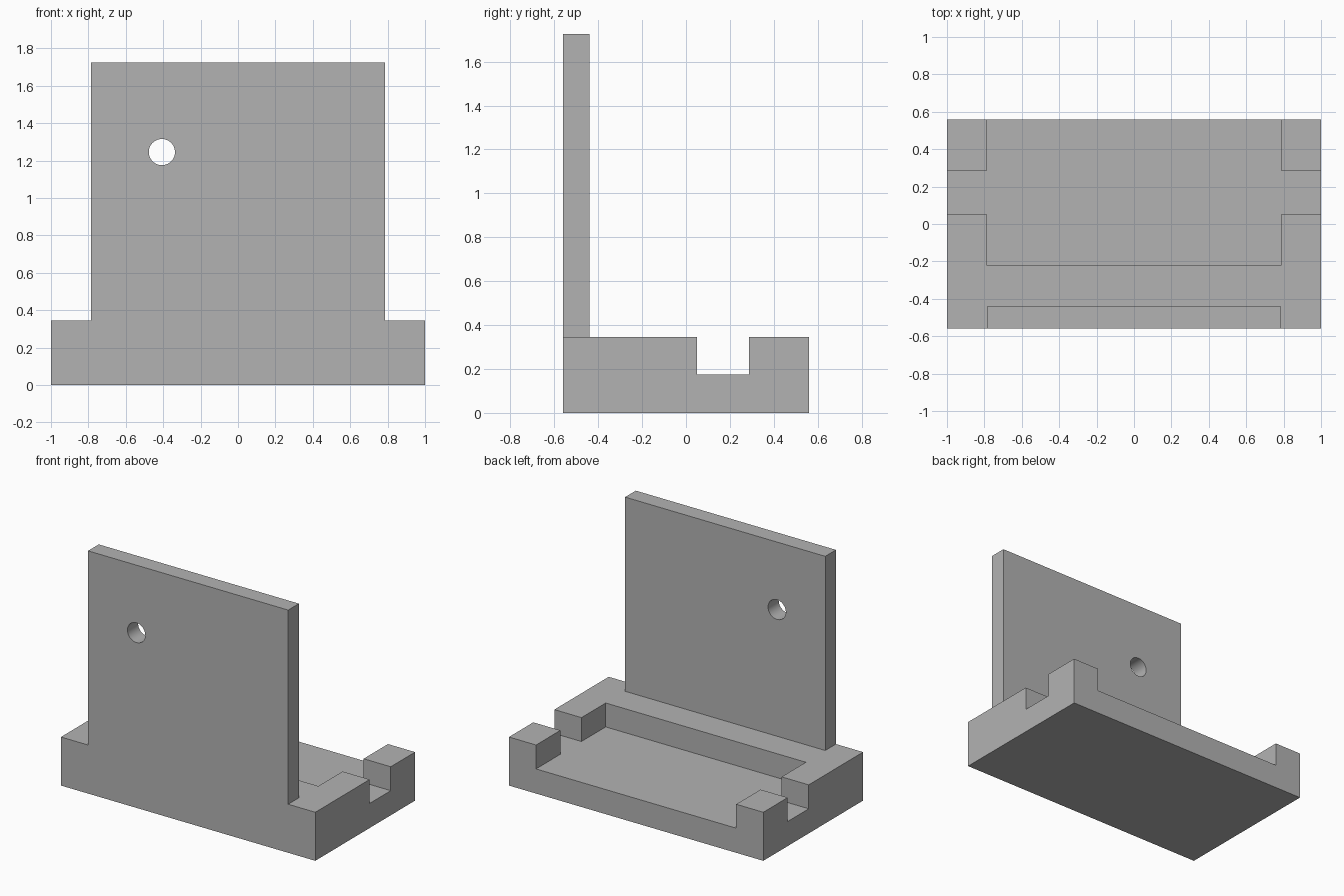
import bpy
import math

if "Cube" in bpy.data.objects:
    bpy.data.objects.remove(bpy.data.objects["Cube"], do_unlink=True)

# Main levels and limits
DEPTH = 0.56        # half depth of the base
TOP = 0.345         # top of the base
FLOOR = 0.175       # floor of the pocket and side slots
INNER = 0.787       # half width of the pocket and upright plate
HEIGHT = 1.725      # top of the upright plate
PLATE_BACK = -0.44  # rear face of the upright plate

grey = bpy.data.materials.new("plain grey")
grey.use_nodes = True
colour = (0.45, 0.45, 0.45, 1)
grey.diffuse_color = colour
grey.node_tree.nodes["Principled BSDF"].inputs["Base Color"].default_value = colour


def box(name, low, high):
    centre = [(a + b) / 2 for a, b in zip(low, high)]
    bpy.ops.mesh.primitive_cube_add(size=1, location=centre)
    obj = bpy.context.object
    obj.name = name
    obj.scale = [b - a for a, b in zip(low, high)]
    bpy.ops.object.transform_apply(location=True, rotation=True, scale=True)
    obj.data.materials.append(grey)
    return obj


def combine(target, tool, operation):
    mod = target.modifiers.new(tool.name, "BOOLEAN")
    mod.operation = operation
    mod.solver = "EXACT"
    mod.object = tool
    bpy.ops.object.select_all(action="DESELECT")
    bpy.context.view_layer.objects.active = target
    target.select_set(True)
    bpy.ops.object.modifier_apply(modifier=mod.name)
    bpy.data.objects.remove(tool, do_unlink=True)


# Solid base block
stand = box("bracket_stand", (-1, -DEPTH, 0), (1, DEPTH, TOP))

# Wide pocket, open at the back
combine(stand, box("pocket_cutter", (-INNER, -0.222, FLOOR), (INNER, 1, 1)), "DIFFERENCE")

# Slot through both side walls
combine(stand, box("slot_cutter", (-2, 0.05, FLOOR), (2, 0.287, 1)), "DIFFERENCE")

# Upright plate flush with the front
plate = box("upright_plate", (-INNER, -DEPTH, FLOOR), (INNER, PLATE_BACK, HEIGHT))
combine(stand, plate, "UNION")

# Round hole through the plate
bpy.ops.mesh.primitive_cylinder_add(
    vertices=48, radius=0.07, depth=0.5,
    location=(-0.407, -0.5, 1.245), rotation=(math.pi / 2, 0, 0))
hole = bpy.context.object
hole.name = "hole_cutter"
hole.data.materials.append(grey)
combine(stand, hole, "DIFFERENCE")

bpy.ops.object.shade_smooth_by_angle(angle=math.radians(30))
